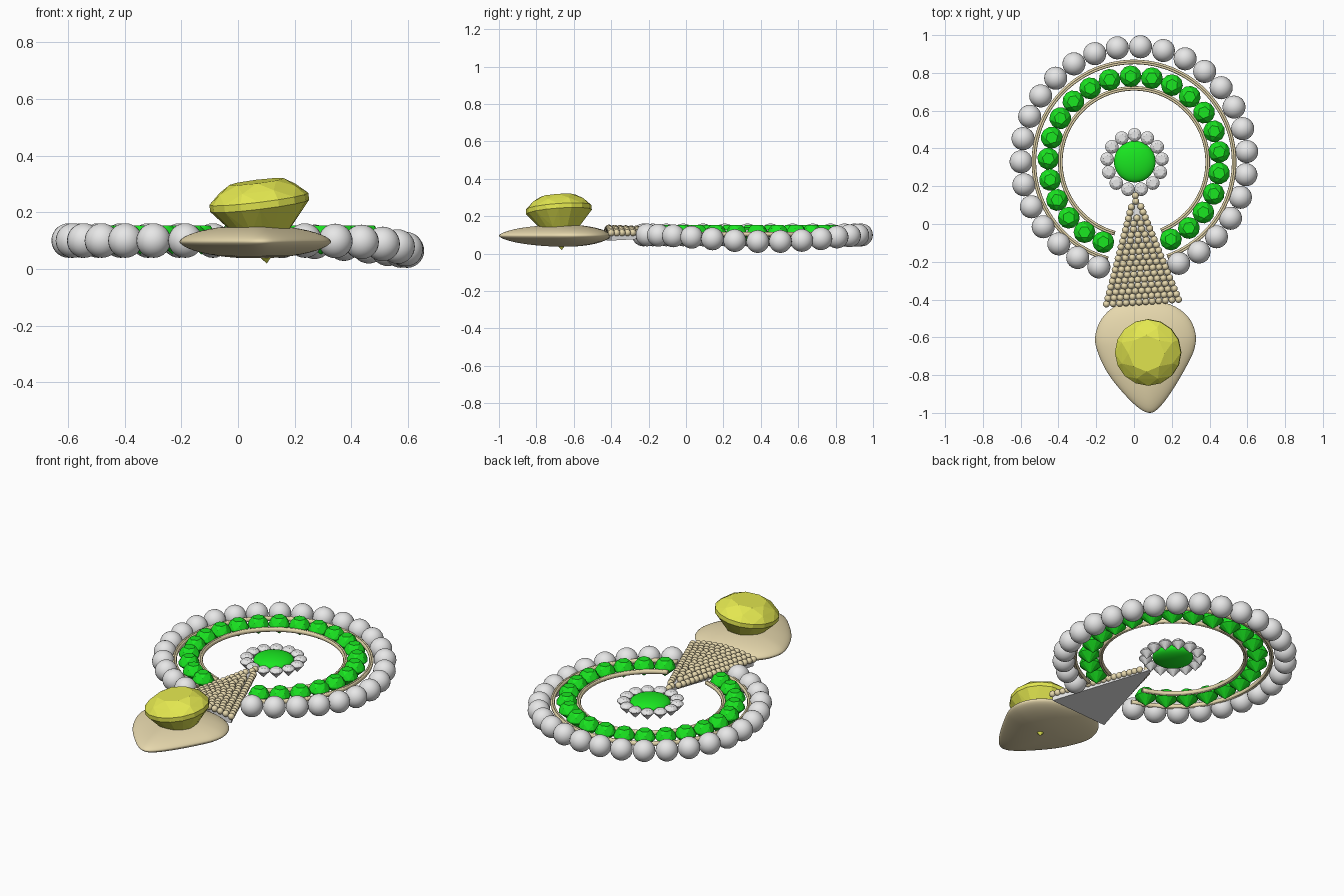
import bpy, bmesh
from math import sin, cos, pi, radians
from mathutils import Matrix, Vector

if "Cube" in bpy.data.objects:
    bpy.data.objects.remove(bpy.data.objects["Cube"])


def material(name, rgb):
    m = bpy.data.materials.new(name)
    m.diffuse_color = (*rgb, 1)
    m.use_nodes = True
    m.node_tree.nodes["Principled BSDF"].inputs["Base Color"].default_value = m.diffuse_color
    return m


GOLD = material("pale_gold", (0.80, 0.69, 0.42))
PEARL = material("pearl_grey", (0.80, 0.80, 0.80))
GREEN = material("emerald_green", (0.01, 0.80, 0.015))
YELLOW = material("olive_yellow", (0.77, 0.80, 0.08))


def finish(bm, name, mat, smooth=False):
    bmesh.ops.recalc_face_normals(bm, faces=bm.faces)
    for f in bm.faces:
        f.smooth = smooth
    me = bpy.data.meshes.new(name)
    bm.to_mesh(me)
    bm.free()
    me.materials.append(mat)
    ob = bpy.data.objects.new(name, me)
    bpy.context.collection.objects.link(ob)
    return ob


def spheres(name, items, mat, u=24, v=14):
    bm = bmesh.new()
    for p, r in items:
        bmesh.ops.create_uvsphere(bm, u_segments=u, v_segments=v, radius=r,
                                  matrix=Matrix.Translation(p))
    return finish(bm, name, mat, True)


def cut_stone(bm, mat, crown, pavilion, n=8):
    """Brilliant cut of girdle radius 1, hulled from rings of points."""
    rings = [(n, 0.55, crown, 0), (n, 0.83, crown * 0.62, 0.5),
             (2 * n, 1, 0.07, 0), (2 * n, 1, -0.07, 0), (n, 0.6, -pavilion * 0.45, 0.5)]
    vs = [bm.verts.new(mat @ Vector((0, 0, -pavilion)))]
    for k, r, z, off in rings:
        for i in range(k):
            a = 2 * pi * (i + off) / k
            vs.append(bm.verts.new(mat @ Vector((r * cos(a), r * sin(a), z))))
    bmesh.ops.convex_hull(bm, input=vs)


def loft(bm, loops):
    rows = [[bm.verts.new(p) for p in loop] for loop in loops]
    n = len(rows[0])
    for a, b in zip(rows, rows[1:]):
        for i in range(n):
            j = (i + 1) % n
            bm.faces.new((a[i], a[j], b[j], b[i]))
    bm.faces.new(rows[0])
    bm.faces.new(rows[-1])


def on_ring(r, deg, z, cy=0.328):
    a = radians(deg)
    return Vector((r * cos(a), cy + r * sin(a), z))


# outer row of pearls, dipping a little on the right side
pearls = []
for i in range(28):
    d = -66.1 + 318.6 * i / 27
    z = 0.1 - 0.036 * max(0, cos(radians(d - 10))) ** 4
    pearls.append((on_ring(0.598, d - 0.6, z, 0.341), 0.061))
spheres("outer_pearls", pearls, PEARL)

# row of faceted green stones
bm = bmesh.new()
for i in range(23):
    d = -64.5 + 313.5 * i / 22
    m = Matrix.Translation(on_ring(0.454, d, 0.106)) @ Matrix.Rotation(radians(d * 2.3), 4, 'Z')
    cut_stone(bm, m @ Matrix.Scale(0.058, 4), 0.8, 0.95, 6)
finish(bm, "green_ring_stones", GREEN)

# twin wire rails either side of the green stones
for name, R, d0, d1 in (("outer_rail", 0.53, -70.6, 255), ("inner_rail", 0.39, -68.5, 255)):
    bm = bmesh.new()
    for dr in (-0.005, 0.005):
        loops = []
        for i in range(97):
            d = d0 + (d1 - d0) * i / 96
            loops.append([on_ring(R + dr + 0.007 * cos(t * pi / 4), d, 0.105 + 0.012 * sin(t * pi / 4))
                          for t in range(8)])
        loft(bm, loops)
    finish(bm, name, GOLD, True)

# central green cabochon with a halo of small cut stones
bm = bmesh.new()
bmesh.ops.create_uvsphere(bm, u_segments=40, v_segments=20, radius=1,
                          matrix=Matrix.Translation((0.004, 0.33, 0.105)) @ Matrix.Diagonal((0.11, 0.11, 0.038, 1)))
finish(bm, "centre_stone", GREEN, True)
bm = bmesh.new()
for i in range(13):
    a = pi / 2 + 2 * pi * i / 13
    m = Matrix.Translation((0.003 + 0.146 * cos(a), 0.326 + 0.146 * sin(a), 0.11)) @ Matrix.Rotation(a, 4, 'Z')
    cut_stone(bm, m @ Matrix.Scale(0.036, 4), 0.5, 1.2)
finish(bm, "halo_stones", PEARL)


# tapering wedge: s runs 0 at the tip to 1 at the wide end, u across
def wedge(s, u):
    hw = 0.006 + 0.185 * s
    return Vector((0.007 + 0.038 * s + hw * u, 0.15 - 0.562 * s + 0.012 * s * u,
                   0.112 + 0.018 * s - 0.026 * s * u * u))


bm = bmesh.new()
loops = []
for s in (0, 0.25, 0.5, 0.75, 1):
    top = [wedge(s, -1 + k / 4) for k in range(9)]
    low = 0.1 - 0.03 * s
    loops.append(top + [Vector((top[-1].x, top[-1].y, low)), Vector((top[0].x, top[0].y, low))])
loft(bm, loops)
finish(bm, "bead_backing", PEARL)

# gold beads packed over the wedge
beads = []
for row in range(20):
    s = row / 19
    n = max(1, round((0.382 * s + 0.02) / 0.033))
    for k in range(n):
        u = 0 if n == 1 else -1 + 2 * k / (n - 1)
        beads.append((wedge(s, u) + Vector((0, 0, 0.007)), 0.0185))
spheres("gold_beads", beads, GOLD, 12, 8)

# drop shaped pendant body
pts = [(.04, -.40), (-.09, -.43), (-.17, -.50), (-.205, -.59), (-.195, -.67), (-.145, -.78),
       (-.07, -.88), (.02, -.97), (.085, -1.0), (.14, -.965), (.21, -.87), (.285, -.74),
       (.32, -.66), (.326, -.58), (.285, -.49), (.19, -.425)]
P = [Vector((*p, 0)) for p in pts]
outline = []
for i in range(len(P)):
    a, b, c, d = (P[(i + k) % len(P)] for k in (-1, 0, 1, 2))
    for t in (0, 0.25, 0.5, 0.75):
        outline.append(0.5 * (2 * b + (c - a) * t + (2 * a - 5 * b + 4 * c - d) * t ** 2
                              + (3 * b - a - 3 * c + d) * t ** 3))
mid = Vector((0.06, -0.64, 0))
bm = bmesh.new()
loops = []
for k in range(-11, 12):
    f = k / 12 * pi / 2
    z = 0.096 + (1 if k > 0 else -1) * 0.059 * abs(sin(f)) ** 1.2
    loops.append([mid + (p - mid) * cos(f) + Vector((0, 0, z)) for p in outline])
loft(bm, loops)
finish(bm, "pendant_body", GOLD, True)

# large yellow stone, slightly tilted
bm = bmesh.new()
m = (Matrix.Translation((0.075, -0.68, 0.235)) @ Matrix.Rotation(radians(-7), 4, 'Y')
     @ Matrix.Rotation(radians(4), 4, 'X') @ Matrix.Scale(0.176, 4))
cut_stone(bm, m, 0.42, 1.24)
finish(bm, "yellow_stone", YELLOW)
